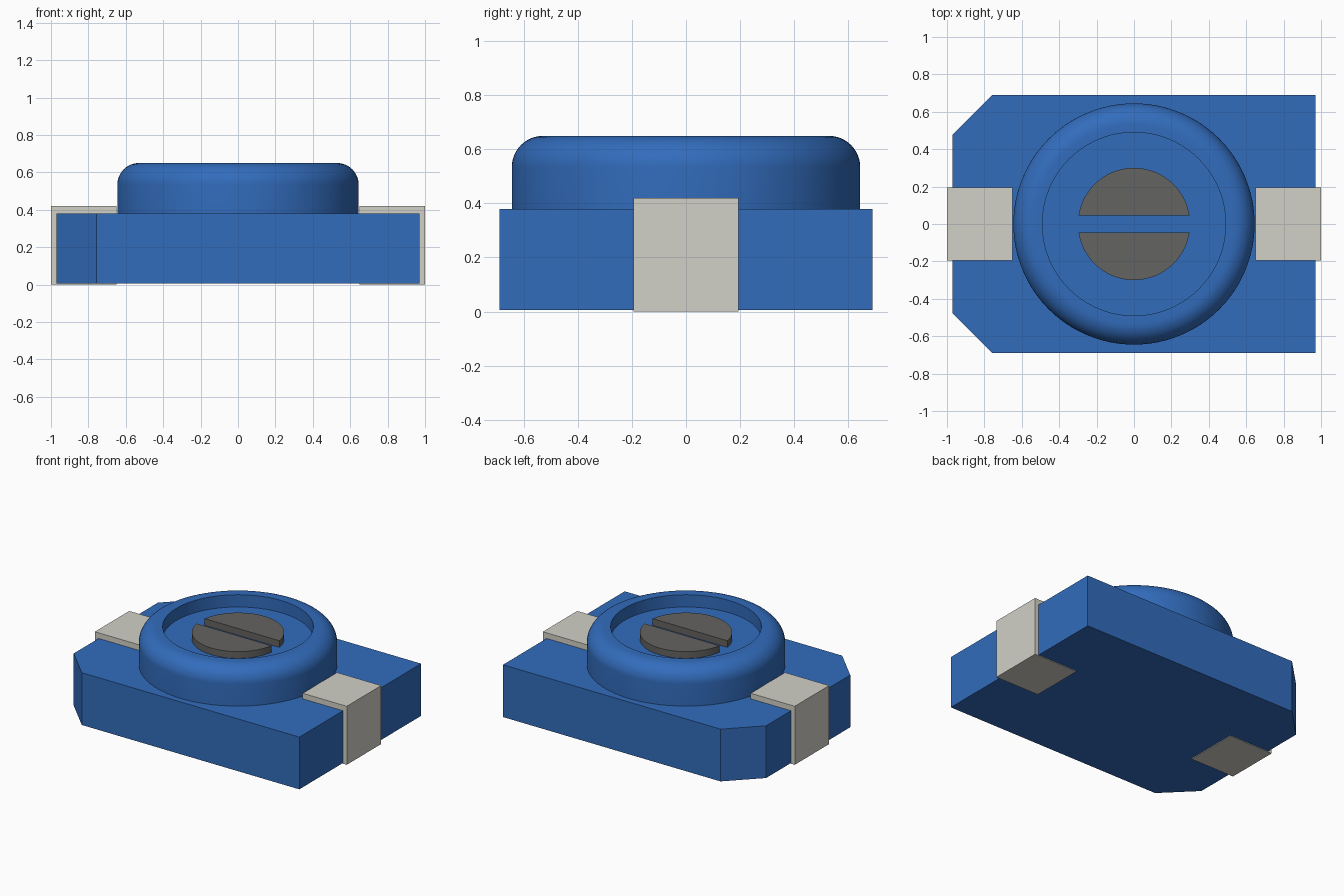
import bpy, bmesh
from math import sin, cos, pi, asin, radians

cube = bpy.data.objects.get("Cube")
if cube:
    bpy.data.objects.remove(cube, do_unlink=True)


def linear(c):
    c /= 255
    return c / 12.92 if c <= 0.04045 else ((c + 0.055) / 1.055) ** 2.4


def material(name, *rgb):
    colour = [linear(c) for c in rgb] + [1]
    mat = bpy.data.materials.new(name)
    mat.use_nodes = True
    mat.diffuse_color = colour
    bsdf = mat.node_tree.nodes["Principled BSDF"]
    bsdf.inputs["Base Color"].default_value = colour
    bsdf.inputs["Roughness"].default_value = 0.6
    return mat


blue = material("blue plastic", 50, 108, 188)
metal = material("pale metal", 210, 209, 199)
grey = material("dark grey", 100, 99, 98)


def finish(bm, name, mat, smooth=False):
    bmesh.ops.recalc_face_normals(bm, faces=bm.faces)
    mesh = bpy.data.meshes.new(name)
    bm.to_mesh(mesh)
    bm.free()
    mesh.materials.append(mat)
    obj = bpy.data.objects.new(name, mesh)
    bpy.context.collection.objects.link(obj)
    if smooth:
        bpy.ops.object.select_all(action="DESELECT")
        obj.select_set(True)
        bpy.context.view_layer.objects.active = obj
        bpy.ops.object.shade_smooth_by_angle(angle=radians(35))
    return obj


def prism(name, points, offset, mat, smooth=False):
    """Extrude a closed outline of 3D points along an offset."""
    bm = bmesh.new()
    face = bm.faces.new([bm.verts.new(p) for p in points])
    new = bmesh.ops.extrude_face_region(bm, geom=[face], use_keep_orig=True)["geom"]
    bmesh.ops.translate(bm, vec=offset,
                        verts=[v for v in new if isinstance(v, bmesh.types.BMVert)])
    return finish(bm, name, mat, smooth)


# Base block with two cut corners on its right side
X, Y, CUT, BOTTOM, TOP = 0.97, 0.69, 0.213, 0.005, 0.38
outline = [(X, -Y), (X, Y), (CUT - X, Y), (-X, Y - CUT), (-X, CUT - Y), (CUT - X, -Y)]
prism("base_block", [(x, y, BOTTOM) for x, y in outline], (0, 0, TOP - BOTTOM), blue)

# Round housing: rounded shoulder, rim and sunken floor, turned about z
R, RIM, FLOOR, HEIGHT, FILLET = 0.645, 0.49, 0.562, 0.65, 0.115
profile = [(R, TOP - 0.01)]
for i in range(13):
    a = pi / 2 * i / 12
    profile.append((R - FILLET + FILLET * cos(a), HEIGHT - FILLET + FILLET * sin(a)))
profile += [(RIM, HEIGHT), (RIM, FLOOR), (0, FLOOR)]
bm = bmesh.new()
verts = [bm.verts.new((r, 0, z)) for r, z in profile]
edges = [bm.edges.new(pair) for pair in zip(verts, verts[1:])]
bmesh.ops.spin(bm, geom=verts + edges, cent=(0, 0, 0), axis=(0, 0, 1),
               angle=2 * pi, steps=96)
bmesh.ops.remove_doubles(bm, verts=bm.verts, dist=0.0001)
finish(bm, "round_housing", blue, smooth=True)

# Rotor: two half discs with a screwdriver slot between them
ROTOR, SLOT = 0.3, 0.046
start = asin(SLOT / ROTOR)
arc = [start + (pi - 2 * start) * i / 40 for i in range(41)]
for side, name in ((1, "rotor_back_half"), (-1, "rotor_front_half")):
    prism(name, [(ROTOR * cos(a), side * ROTOR * sin(a), FLOOR) for a in arc],
          (0, 0, 0.048), grey, smooth=True)

# Metal terminals wrapped around each end
INNER, OUTER, WIDTH, CLIP, WALL = 0.65, 1.0, 0.195, 0.42, 0.035
clip = [(INNER, 0), (OUTER, 0), (OUTER, CLIP), (INNER, CLIP), (INNER, CLIP - 0.045),
        (OUTER - WALL, CLIP - 0.045), (OUTER - WALL, WALL), (INNER, WALL)]
for side, name in ((1, "left_terminal"), (-1, "right_terminal")):
    prism(name, [(side * x, -WIDTH, z) for x, z in clip], (0, 2 * WIDTH, 0), metal)
